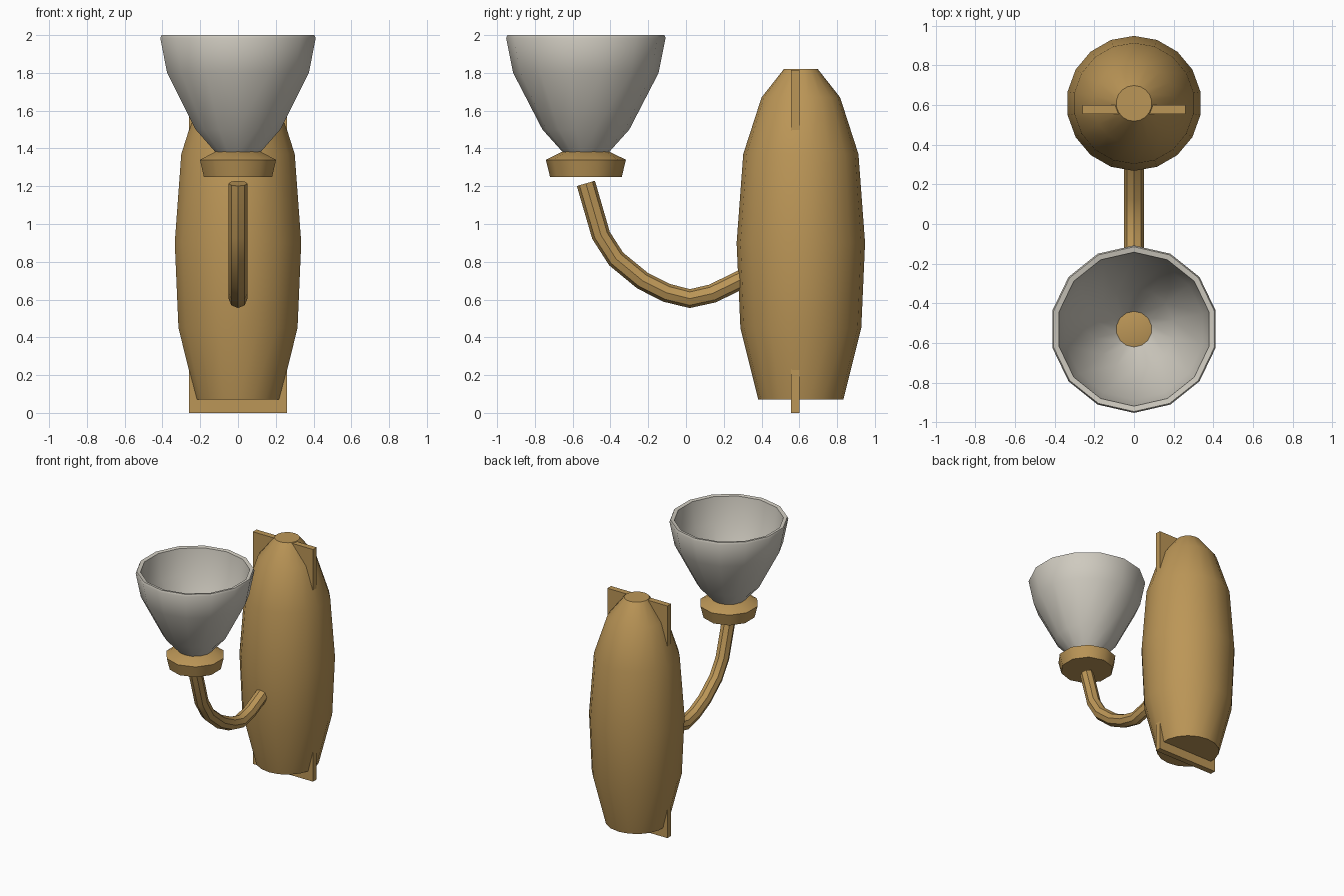
import bpy, bmesh, math
from mathutils import Vector

if "Cube" in bpy.data.objects:
    bpy.data.objects.remove(bpy.data.objects["Cube"])


def material(name, rgb):
    m = bpy.data.materials.new(name)
    m.diffuse_color = (*rgb, 1)
    m.use_nodes = True
    m.node_tree.nodes["Principled BSDF"].inputs["Base Color"].default_value = m.diffuse_color
    return m


brass = material("aged brass", (0.50, 0.305, 0.095))
glass = material("frosted glass", (0.62, 0.59, 0.52))


def finish(name, bm, mat, angle=40):
    bmesh.ops.recalc_face_normals(bm, faces=bm.faces)
    me = bpy.data.meshes.new(name)
    bm.to_mesh(me)
    bm.free()
    me.materials.append(mat)
    ob = bpy.data.objects.new(name, me)
    bpy.context.collection.objects.link(ob)
    bpy.ops.object.select_all(action='DESELECT')
    ob.select_set(True)
    bpy.context.view_layer.objects.active = ob
    bpy.ops.object.shade_smooth_by_angle(angle=math.radians(angle))
    return ob


def skin(bm, rings, caps=True):
    n = len(rings[0])
    for a, b in zip(rings, rings[1:]):
        for i in range(n):
            j = (i + 1) % n
            bm.faces.new((a[i], a[j], b[j], b[i]))
    if caps:
        bm.faces.new(rings[0])
        bm.faces.new(rings[-1])


def lathe(name, profile, y, sides, mat, caps=True, turn=0.5):
    bm = bmesh.new()
    rings = []
    for r, z in profile:
        angles = [2 * math.pi * (i + turn) / sides for i in range(sides)]
        rings.append([bm.verts.new((r * math.cos(t), y + r * math.sin(t), z)) for t in angles])
    skin(bm, rings, caps)
    return finish(name, bm, mat)


def tube(name, path, radius, sides, mat):
    bm = bmesh.new()
    pts = [Vector((0, y, z)) for y, z in path]
    rings = []
    for k, p in enumerate(pts):
        d = (pts[min(k + 1, len(pts) - 1)] - pts[max(k - 1, 0)]).normalized()
        side = Vector((1, 0, 0))
        up = d.cross(side)
        angles = [2 * math.pi * i / sides for i in range(sides)]
        rings.append([bm.verts.new(p + radius * (math.cos(t) * side + math.sin(t) * up)) for t in angles])
    skin(bm, rings)
    return finish(name, bm, mat)


# Barrel shaped wall body
lathe("body", [(0.225, 0.07), (0.32, 0.45), (0.34, 0.90), (0.305, 1.37),
               (0.208, 1.67), (0.09, 1.82)], 0.608, 18, brass)

# Flat plate running through the body, showing as fins at top and bottom
bm = bmesh.new()
bmesh.ops.create_cube(bm, size=1)
bmesh.ops.scale(bm, vec=(0.52, 0.045, 1.815), verts=bm.verts)
bmesh.ops.translate(bm, vec=(0, 0.578, 0.9075), verts=bm.verts)
finish("mounting_plate", bm, brass)

# Curved arm
tube("arm", [(-0.53, 1.215), (-0.45, 0.94), (-0.37, 0.815), (-0.23, 0.70),
             (-0.10, 0.635), (0.02, 0.605), (0.14, 0.632), (0.29, 0.705), (0.38, 0.76)],
     0.05, 8, brass)

# Cup under the shade
lathe("shade_holder", [(0.19, 1.25), (0.212, 1.34), (0.12, 1.385)], -0.53, 10, brass)

# Open glass shade with wall thickness and a hole in its floor
lathe("shade", [(0.09, 1.38), (0.122, 1.38), (0.23, 1.50), (0.385, 1.80), (0.422, 1.985),
                (0.415, 2.0), (0.388, 1.995), (0.355, 1.80), (0.205, 1.515), (0.09, 1.385)],
      -0.53, 14, glass, caps=False)
